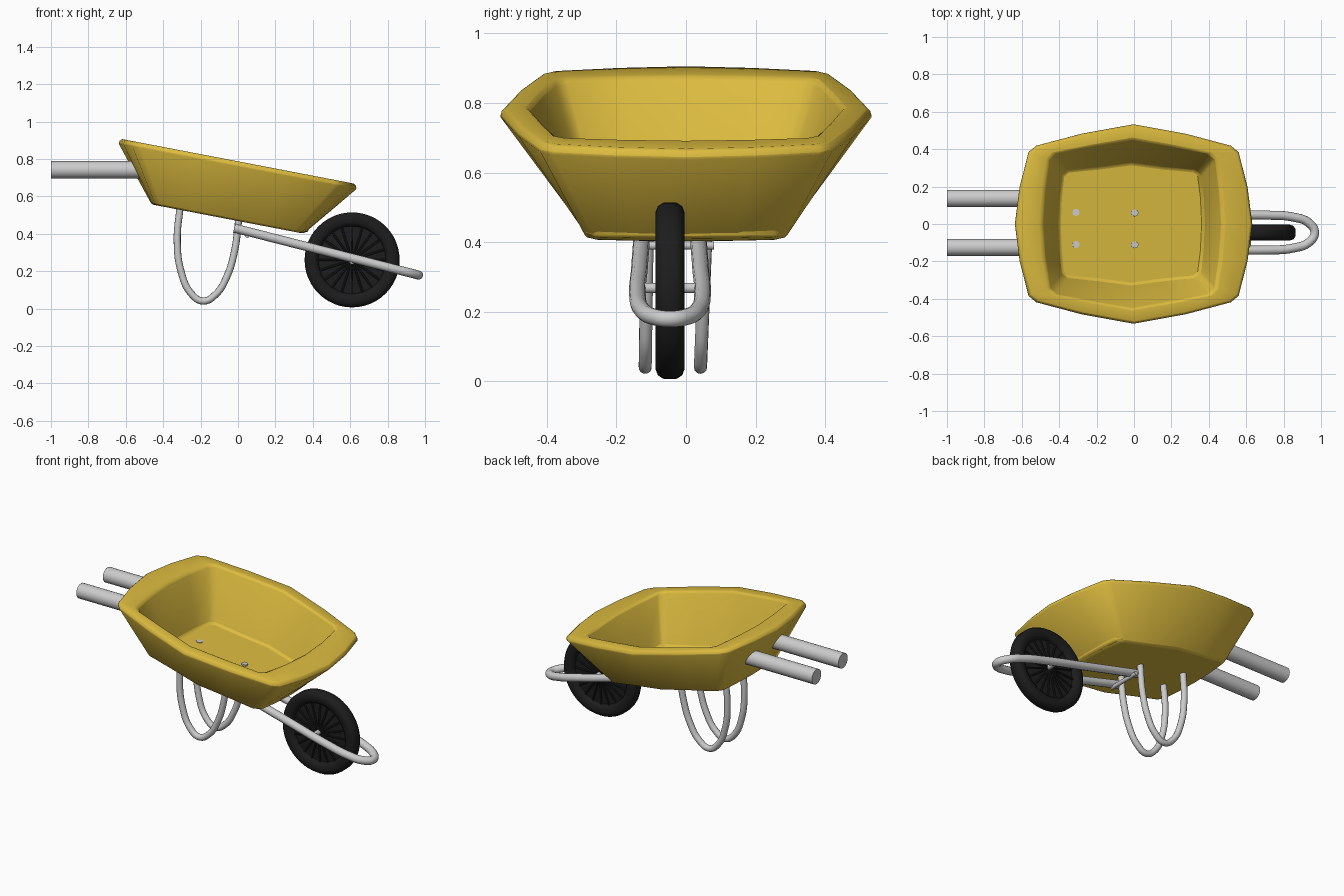
import bpy, bmesh, math
from mathutils import Vector

if "Cube" in bpy.data.objects:
    bpy.data.objects.remove(bpy.data.objects["Cube"])

YELLOW = bpy.data.materials.new("yellow_paint")
YELLOW.diffuse_color = (0.72, 0.5, 0.05, 1)
YELLOW.use_nodes = True
YELLOW.node_tree.nodes["Principled BSDF"].inputs["Base Color"].default_value = YELLOW.diffuse_color
BLACK = bpy.data.materials.new("black_rubber")
BLACK.diffuse_color = (0.012, 0.012, 0.012, 1)
BLACK.use_nodes = True
BLACK.node_tree.nodes["Principled BSDF"].inputs["Base Color"].default_value = BLACK.diffuse_color


def finish(ob, mat=None, angle=35):
    if mat:
        ob.data.materials.append(mat)
    bpy.ops.object.select_all(action='DESELECT')
    ob.select_set(True)
    bpy.context.view_layer.objects.active = ob
    bpy.ops.object.shade_smooth_by_angle(angle=math.radians(angle))
    return ob


def mesh_object(name, bm):
    bmesh.ops.recalc_face_normals(bm, faces=bm.faces)
    me = bpy.data.meshes.new(name)
    bm.to_mesh(me)
    bm.free()
    ob = bpy.data.objects.new(name, me)
    bpy.context.collection.objects.link(ob)
    return ob


def tube(name, points, radius, smooth=True):
    cu = bpy.data.curves.new(name, 'CURVE')
    cu.dimensions = '3D'
    cu.bevel_depth = radius
    cu.bevel_resolution = 4
    cu.resolution_u = 8
    cu.use_fill_caps = True
    sp = cu.splines.new('BEZIER')
    sp.bezier_points.add(len(points) - 1)
    for bp, p in zip(sp.bezier_points, points):
        bp.co = p
        bp.handle_left_type = bp.handle_right_type = 'AUTO' if smooth else 'VECTOR'
    ob = bpy.data.objects.new(name, cu)
    bpy.context.collection.objects.link(ob)
    bpy.ops.object.select_all(action='DESELECT')
    ob.select_set(True)
    bpy.context.view_layer.objects.active = ob
    bpy.ops.object.convert(target='MESH')
    return finish(bpy.context.view_layer.objects.active)


def rod(name, a, b, radius, mat=None, verts=16):
    a, b = Vector(a), Vector(b)
    bpy.ops.mesh.primitive_cylinder_add(vertices=verts, radius=radius, depth=(b - a).length,
                                        location=(a + b) / 2)
    ob = bpy.context.object
    ob.name = name
    ob.rotation_euler = (b - a).to_track_quat('Z', 'Y').to_euler()
    return finish(ob, mat)


# Tray: stacked outlines on sloping planes, from outer floor over the rim to inner floor
RIM = [(1, 0), (.96, .37), (.885, .72), (.82, .785), (.44, .905), (0, 1)]
FLOOR = [(1, 0), (.985, .43), (.95, .80), (.87, .88), (.45, .93), (0, 1)]


def outline(cx, hx, hy, z0, t):
    q = [(a[0] * (1 - t) + b[0] * t, a[1] * (1 - t) + b[1] * t) for a, b in zip(RIM, FLOOR)]
    q = q + [(-x, y) for x, y in q[-2::-1]]
    q = q + [(x, -y) for x, y in q[-2:0:-1]]
    return [(cx + x * hx, y * hy, z0 - 0.192 * (cx + x * hx)) for x, y in q]


RINGS = [(-.055, .407, .325, .468, 1),
         (-.003, .634, .533, .758, 0),
         (0, .635, .533, .778, 0),
         (0, .618, .518, .787, 0),
         (-.01, .485, .455, .785, .5),
         (-.01, .472, .445, .77, .6),
         (-.015, .388, .325, .478, 1)]
bm = bmesh.new()
loops = [[bm.verts.new(p) for p in outline(*r)] for r in RINGS]
for lo, hi in zip(loops, loops[1:]):
    n = len(lo)
    for i in range(n):
        bm.faces.new((lo[i], lo[(i + 1) % n], hi[(i + 1) % n], hi[i]))
bm.faces.new(loops[0])
bm.faces.new(loops[-1])
tray = mesh_object("tray", bm)
bev = tray.modifiers.new("soft_edges", 'BEVEL')
bev.width = 0.012
bev.segments = 2
bev.limit_method = 'ANGLE'
bev.angle_limit = math.radians(40)
finish(tray, YELLOW, 50)

# Handles
for side, y in (("left", -.125), ("right", .137)):
    rod(f"{side}_handle", (-1, y, .742), (-.5, y, .742), .046, verts=24)

# Curved legs, ending just through the tray floor
LEG = [(-.31, .54), (-.325, .37), (-.305, .2), (-.25, .08), (-.187, .04),
       (-.12, .075), (-.06, .17), (-.02, .3), (.005, .485)]
for side, low, top in (("left", -.118, -.11), ("right", .04, .062)):
    tube(f"{side}_leg", [(x, low + (top - low) * z / .54, z) for x, z in LEG], .019)

# Wheel fork: two bars joined by a bow in front of the wheel
WC, WY, WZ = .61, -.046, .26


def bar_z(x):
    return .425 - .255 * x


half = [(-.02, .08), (.4, .088), (.72, .093), (.85, .083), (.935, .052)]
path = [(x, WY + w) for x, w in half] + [(.966, WY)] + [(x, WY - w) for x, w in half[::-1]]
tube("wheel_fork", [(x, y, bar_z(x)) for x, y in path], .024)
rod("fork_crossbar", (.05, -.135, .39), (.05, .08, .39), .012)
rod("axle", (WC, WY - .1, .268), (WC, WY + .1, .268), .015)

# Tyre and wheel disc as one turned profile
side = [(.02, .026), (.06, .016), (.18, .012), (.187, .03), (.2, .038),
        (.225, .042), (.243, .035), (.254, .018)]
profile = side + [(r, -y) for r, y in side[::-1]]
bm = bmesh.new()
N = 48
cols = [[bm.verts.new((WC + r * math.cos(a), WY + y, WZ + r * math.sin(a))) for r, y in profile]
        for a in (2 * math.pi * i / N for i in range(N))]
for i in range(N):
    c, d = cols[i], cols[(i + 1) % N]
    for j in range(len(profile) - 1):
        bm.faces.new((c[j], c[j + 1], d[j + 1], d[j]))
finish(mesh_object("wheel", bm), BLACK, 40)

# Spokes on both faces of the wheel
for s in (-1, 1):
    for i in range(20):
        a = 2 * math.pi * i / 20
        ca, sa = math.cos(a), math.sin(a)
        rod("spoke", (WC + .02 * ca, WY + s * .027, WZ + .02 * sa),
            (WC + .188 * ca, WY + s * .014, WZ + .188 * sa), .006, BLACK, 6)
